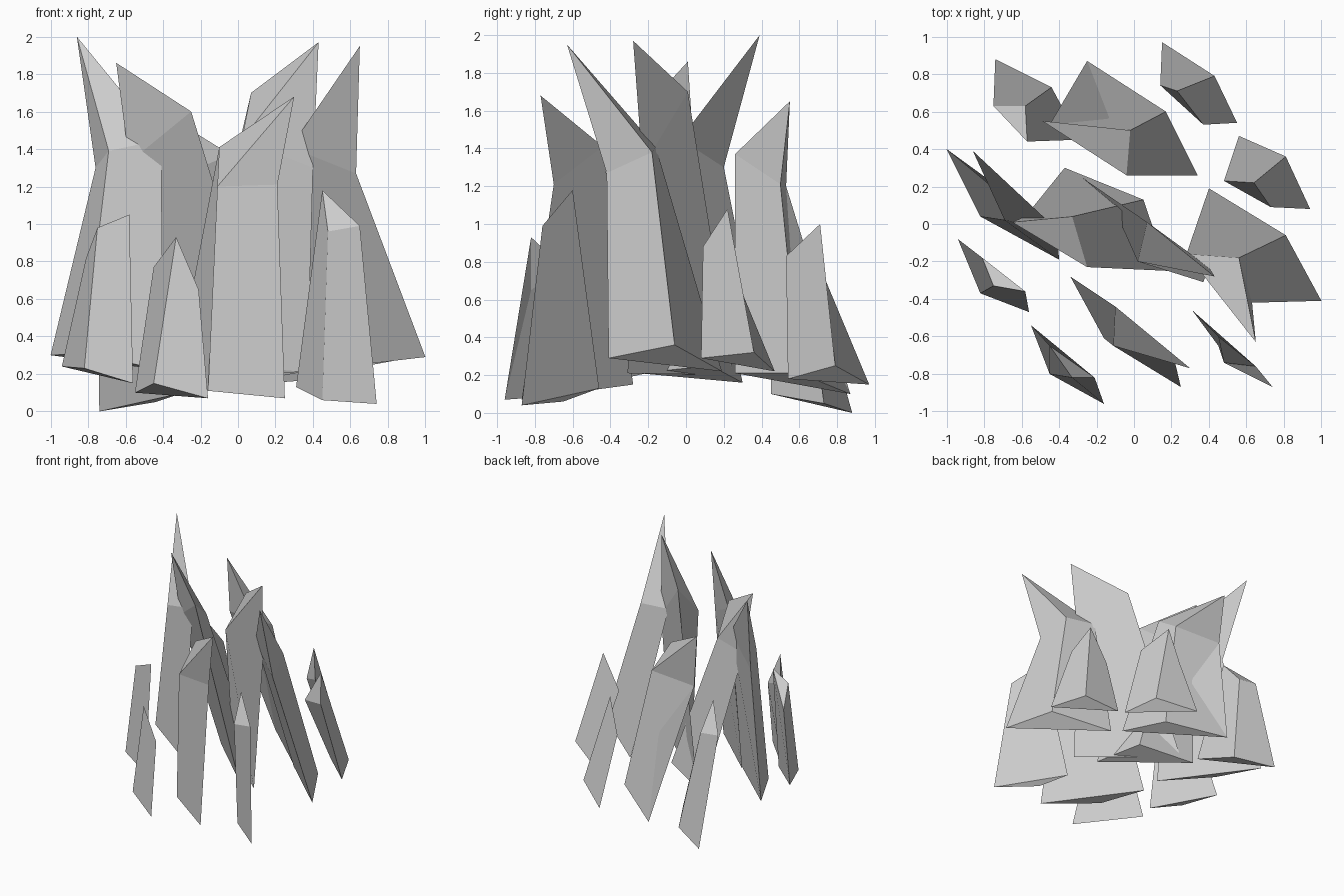
import bpy
import bmesh


def shard(name, base, top, tip=None):
    """Leaning three-sided crystal: base triangle, cut top triangle, optional overhanging tip."""
    bm = bmesh.new()
    lo = [bm.verts.new(p) for p in base]
    hi = [bm.verts.new(p) for p in top]
    peak = bm.verts.new(tip) if tip else None
    bm.faces.new(lo)
    for i in range(3):
        j = (i + 1) % 3
        bm.faces.new((lo[i], lo[j], hi[j], hi[i]))
        if peak:
            bm.faces.new((hi[i], hi[j], peak))
    if not peak:
        bm.faces.new(hi)
    bmesh.ops.recalc_face_normals(bm, faces=bm.faces)
    mesh = bpy.data.meshes.new(name)
    bm.to_mesh(mesh)
    bm.free()
    bpy.context.collection.objects.link(bpy.data.objects.new(name, mesh))


# small outer shards
shard("small_shard_back_left",
      [(-.74, .88, 0), (-.29, .45, .10), (-.44, .73, .05)],
      [(-.75, .63, .89), (-.57, .44, 1.08), (-.58, .63, .87)])
shard("small_shard_back_right",
      [(.15, .97, .15), (.55, .54, .18), (.43, .79, .25)],
      [(.14, .74, .70), (.37, .53, .83), (.23, .71, 1.0)])
shard("small_shard_right",
      [(.56, .47, .22), (.94, .08, .29), (.81, .36, .32)],
      [(.48, .23, .80), (.73, .09, .88), (.64, .22, 1.08)])
shard("small_shard_left",
      [(-.94, -.08, .24), (-.56, -.47, .15), (-.82, -.37, .23)],
      [(-.81, -.18, .82), (-.58, -.36, 1.05), (-.75, -.33, .98)])
shard("small_shard_front_left",
      [(-.55, -.54, .10), (-.16, -.96, .07), (-.45, -.80, .15)],
      [(-.45, -.65, .77), (-.21, -.82, .65), (-.33, -.82, .93)])
shard("small_shard_front_right",
      [(.31, -.46, .13), (.74, -.87, .04), (.45, -.65, .06)],
      [(.45, -.60, 1.18), (.65, -.76, .99), (.48, -.74, .96)])

# tall shards with an overhanging tip
shard("tall_shard_back",
      [(-.25, .87, .10), (.34, .26, .21), (.17, .60, .21)],
      [(-.45, .53, 1.20), (-.04, .26, 1.37), (-.02, .50, 1.21)],
      (-.49, .55, 1.65))
shard("tall_shard_right",
      [(.40, .19, .22), (1.0, -.41, .29), (.81, -.06, .36)],
      [(.28, -.16, 1.41), (.63, -.42, 1.27), (.56, -.18, 1.38)],
      (.65, -.63, 1.95))
shard("tall_shard_left",
      [(-1.0, .40, .30), (-.40, -.19, .22), (-.82, .04, .31)],
      [(-.76, .20, 1.30), (-.41, -.03, 1.45), (-.69, .02, 1.39)],
      (-.86, .39, 2.0))
shard("tall_shard_front",
      [(-.34, -.28, .15), (.25, -.87, .07), (-.16, -.61, .11)],
      [(-.10, -.44, 1.41), (.21, -.70, 1.21), (-.11, -.65, 1.20)],
      (.30, -.77, 1.68))
shard("tall_shard_centre_left",
      [(-.37, .30, .16), (.18, -.25, .21), (.05, .13, .25)],
      [(-.58, .04, 1.33), (-.25, -.23, 1.60), (-.33, .04, 1.40)],
      (-.65, .01, 1.86))
shard("tall_shard_centre_right",
      [(-.28, .25, .20), (.37, -.31, .21), (-.11, .09, .25)],
      [(.07, .01, 1.70), (.40, -.23, 1.30), (.02, -.20, 1.45)],
      (.43, -.28, 1.97))
